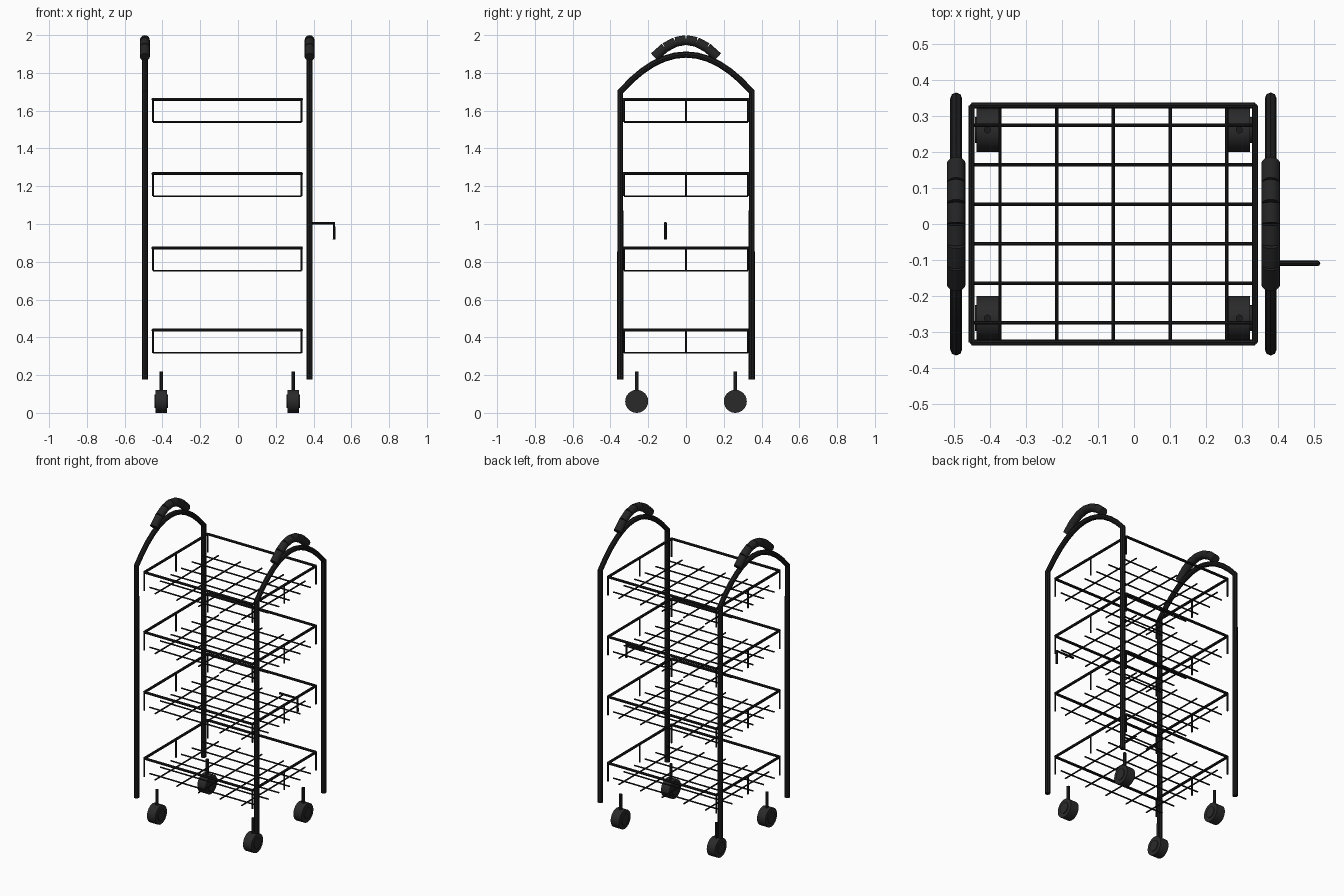
import bpy
import bmesh
from mathutils import Vector

if "Cube" in bpy.data.objects:
    bpy.data.objects.remove(bpy.data.objects["Cube"], do_unlink=True)


def material(name, value):
    m = bpy.data.materials.new(name)
    m.use_nodes = True
    colour = (value, value, value, 1)
    m.diffuse_color = colour
    m.node_tree.nodes["Principled BSDF"].inputs["Base Color"].default_value = colour
    return m


BLACK = material("black painted steel", 0.011)
RUBBER = material("dark rubber", 0.018)
WHEEL = material("charcoal plastic", 0.023)

CX = -0.057                 # the racks sit off centre because the hook sticks out
HALF_X, HALF_Y = 0.393, 0.329
SIDE_X, POST_Y = 0.436, 0.348


def finish(name, mesh, mat):
    mesh.materials.append(mat)
    ob = bpy.data.objects.new(name, mesh)
    bpy.context.collection.objects.link(ob)
    bpy.ops.object.select_all(action="DESELECT")
    ob.select_set(True)
    bpy.context.view_layer.objects.active = ob
    bpy.ops.object.shade_smooth_by_angle()
    return ob


def rod(bm, a, b, radius, sides=8):
    a, b = Vector(a), Vector(b)
    mat = (b - a).to_track_quat("Z", "Y").to_matrix().to_4x4()
    mat.translation = (a + b) / 2
    bmesh.ops.create_cone(bm, cap_ends=True, segments=sides, radius1=radius,
                          radius2=radius, depth=(b - a).length, matrix=mat)


def rods(name, parts, mat, sides=8):
    bm = bmesh.new()
    for a, b, radius in parts:
        rod(bm, a, b, radius, sides)
    mesh = bpy.data.meshes.new(name)
    bm.to_mesh(mesh)
    bm.free()
    return finish(name, mesh, mat)


def tube(name, points, radius, mat):
    curve = bpy.data.curves.new(name + "_path", "CURVE")
    curve.dimensions = "3D"
    curve.bevel_depth = radius
    curve.bevel_resolution = 2
    curve.use_fill_caps = True
    spline = curve.splines.new("POLY")
    spline.points.add(len(points) - 1)
    for p, co in zip(spline.points, points):
        p.co = (*co, 1)
    helper = bpy.data.objects.new(name + "_path", curve)
    bpy.context.collection.objects.link(helper)
    bpy.context.view_layer.update()
    deps = bpy.context.evaluated_depsgraph_get()
    mesh = bpy.data.meshes.new_from_object(helper.evaluated_get(deps))
    bpy.data.objects.remove(helper, do_unlink=True)
    mesh.name = name
    mesh.materials.clear()
    return finish(name, mesh, mat)


def arc(x, half, top, drop, steps):
    # Parabolic arch across y
    ts = [2 * i / steps - 1 for i in range(steps + 1)]
    return [(x, half * t, top - drop * t * t) for t in ts]


# Side frames: two posts joined by an arch, with a segmented grip on top
for side, s in (("left", 1), ("right", -1)):
    x = CX + s * SIDE_X
    path = [(x, -POST_Y, 0.178)] + arc(x, POST_Y, 1.897, 0.197, 12) + [(x, POST_Y, 0.178)]
    tube(side + "_side_frame", path, 0.0165, BLACK)
    g = arc(x, 0.168, 1.974, 0.09, 6)
    rods(side + "_grip", [(a, b, 0.026) for a, b in zip(g, g[1:])], RUBBER, 16)

# Wire baskets
for n, top in enumerate((0.438, 0.873, 1.267, 1.66), 1):
    low = top - 0.12
    parts = []
    for s in (-1, 1):
        x, y = CX + s * HALF_X, s * HALF_Y
        # Rim
        parts.append(((CX - HALF_X, y, top), (CX + HALF_X, y, top), 0.0083))
        parts.append(((x, -HALF_Y, top), (x, HALF_Y, top), 0.0083))
        # Uprights at the corners and the middle of each end
        for k in (-1, 0, 1):
            parts.append(((x, k * HALF_Y, low), (x, k * HALF_Y, top), 0.005))
    # Floor grid
    for k in range(-2, 3):
        x = CX + k * HALF_X * 0.4
        parts.append(((x, -HALF_Y, low), (x, HALF_Y, low), 0.0047))
    for k in range(-5, 6, 2):
        y = k * HALF_Y / 6
        parts.append(((CX - HALF_X, y, low), (CX + HALF_X, y, low), 0.0047))
    rods("basket_%d" % n, parts, BLACK)

# Side hook
tube("side_hook", [(CX + SIDE_X, -0.109, 1.004), (0.509, -0.109, 1.004),
                   (0.509, -0.109, 0.917)], 0.0075, BLACK)

# Casters: stem, wheel and raised hub
for sx, side in ((1, "left"), (-1, "right")):
    for sy, end in ((-1, "front"), (1, "back")):
        x, y, z = CX + sx * 0.349, sy * 0.261, 0.061
        name = end + "_" + side
        rods(name + "_caster_stem", [((x, y, 0.1), (x, y, 0.22), 0.01)], BLACK, 12)
        rods(name + "_wheel", [((x - 0.03, y, z), (x + 0.03, y, z), 0.061),
                               ((x - 0.035, y, z), (x + 0.035, y, z), 0.036)], WHEEL, 24)
